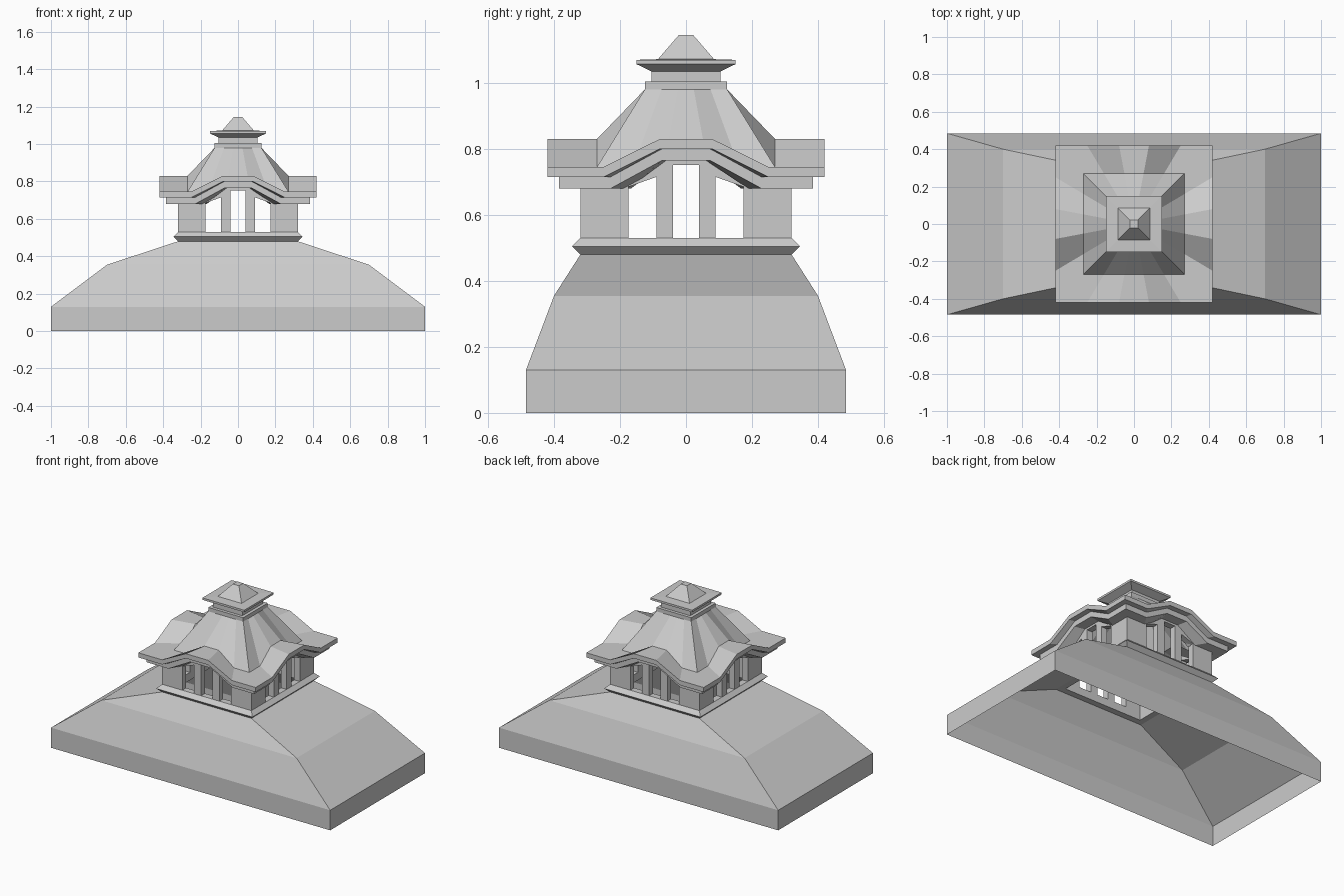
import bpy, bmesh
from mathutils import Matrix
from math import pi

if "Cube" in bpy.data.objects:
    bpy.data.objects.remove(bpy.data.objects["Cube"])


def finish(bm, name):
    bmesh.ops.recalc_face_normals(bm, faces=bm.faces)
    me = bpy.data.meshes.new(name)
    bm.to_mesh(me)
    bm.free()
    ob = bpy.data.objects.new(name, me)
    bpy.context.collection.objects.link(ob)
    return ob


def loft(name, rings, cap_top=False, closed=False):
    """Skin a stack of rings that share one point count."""
    bm = bmesh.new()
    rows = [[bm.verts.new(p) for p in r] for r in rings]
    pairs = list(zip(rows, rows[1:]))
    if closed:
        pairs.append((rows[-1], rows[0]))
    for a, b in pairs:
        n = len(a)
        for i in range(n):
            j = (i + 1) % n
            bm.faces.new((a[i], a[j], b[j], b[i]))
    if cap_top:
        bm.faces.new(rows[-1])
    return finish(bm, name)


def rect(x, y, z):
    return [(-x, -y, z), (x, -y, z), (x, y, z), (-x, y, z)]


def arched(r, z, rise):
    """Square ring whose four sides each lift in the middle."""
    side = [(-1, 0), (-0.595, 0), (-0.19, rise), (0.19, rise), (0.595, 0)]
    pts = []
    for k in range(4):
        for t, h in side:
            x, y = t * r, -r
            for _ in range(k):
                x, y = -y, x
            pts.append((x, y, z + h))
    return pts


# Broad hipped base roof, open underneath
loft("base_roof", [rect(1, .485, 0), rect(1, .485, .13), rect(.70, .40, .355),
                   rect(.32, .32, .48)])

# Bevelled sill around the lantern room
loft("sill", [rect(r, r, z) for r, z in
              [(.32, .48), (.345, .505), (.32, .53), (.28, .53), (.28, .48)]], closed=True)

# Walls: half-side panels, mirrored and repeated on four sides
panels = [
    [(.32, .53), (.32, .68), (.19, .68), (.175, .69), (.175, .53)],      # corner pier
    [(.09, .53), (.09, .746), (.061, .765), (.04, .765), (.04, .53)],    # window post
    [(.175, .685), (.175, .69), (.09, .746), (.09, .715)],               # side lintel
    [(.04, .752), (.04, .765), (0, .765), (0, .752)],                    # centre lintel
]
bm = bmesh.new()
for k in range(4):
    rot = Matrix.Rotation(k * pi / 2, 4, 'Z')
    for s in (-1, 1):
        for poly in panels:
            front = [bm.verts.new((s * x, -.32, z)) for x, z in poly]
            back = [bm.verts.new((s * min(x, .28), -.28, z)) for x, z in poly]
            bm.faces.new(front)
            bm.faces.new(back[::-1])
            n = len(poly)
            for i in range(n):
                j = (i + 1) % n
                bm.faces.new((front[i], back[i], back[j], front[j]))
            bmesh.ops.transform(bm, matrix=rot, verts=front + back)
finish(bm, "lantern_walls")

# Stepped wavy eaves rising into the upper roof and its collar
A = .085
loft("upper_roof", [arched(r, z, h) for r, z, h in [
    (.28, .68, A), (.385, .68, A), (.385, .715, A), (.42, .715, A), (.42, .745, A),
    (.27, .745, A), (.125, .98, 0), (.125, 1.005, 0), (.10, 1.005, 0)]])

# Neck, small cap and blunt pyramid on top
loft("finial", [rect(r, r, z) for r, z in [
    (.105, 1.0), (.105, 1.035), (.15, 1.057), (.15, 1.07), (.085, 1.072),
    (.022, 1.145)]], cap_top=True)
